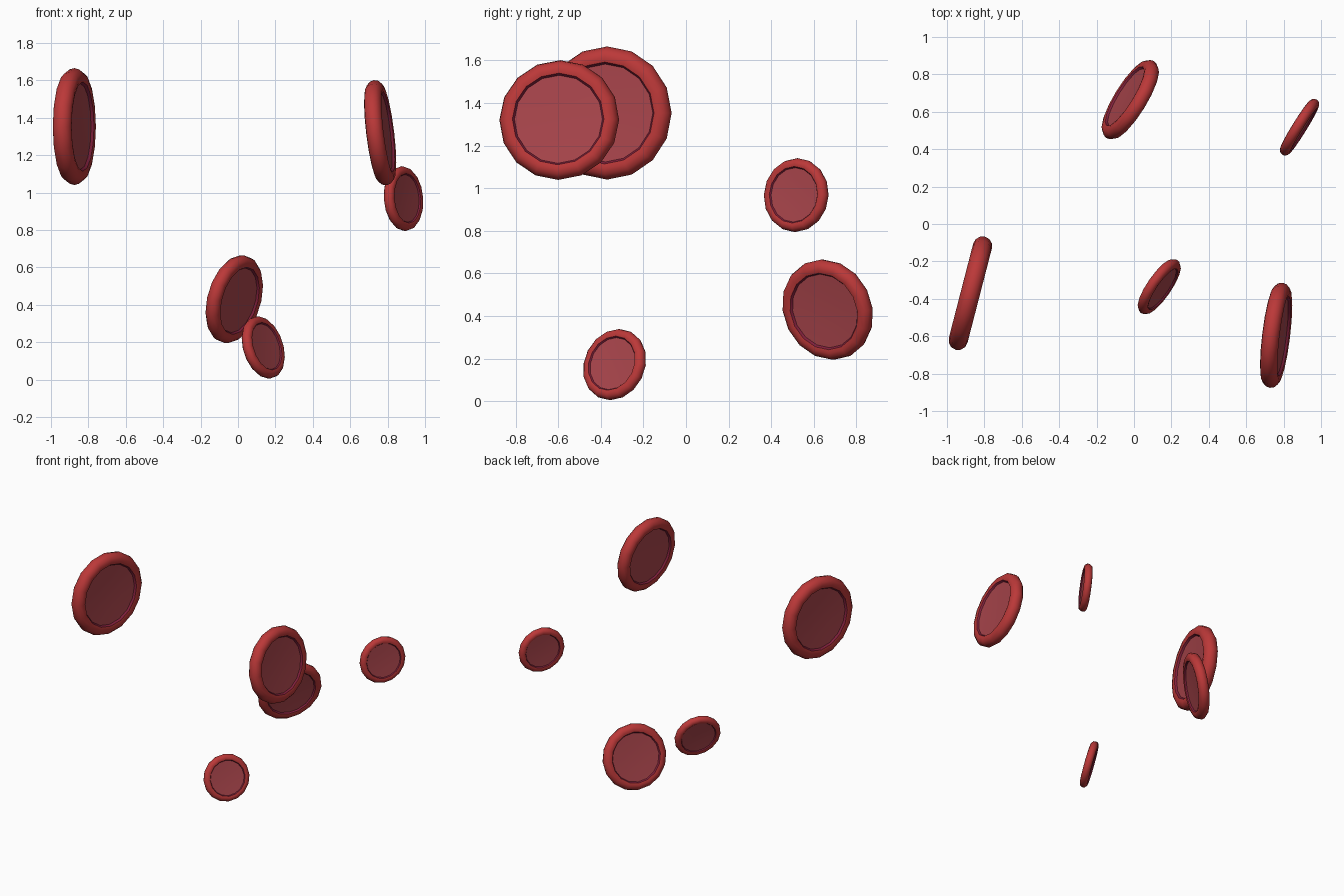
import bpy, bmesh, math
from mathutils import Vector

if "Cube" in bpy.data.objects:
    bpy.data.objects.remove(bpy.data.objects["Cube"])

SIDES = 16


def material(name, rgb):
    m = bpy.data.materials.new(name)
    m.diffuse_color = (*rgb, 1)
    m.use_nodes = True
    m.node_tree.nodes["Principled BSDF"].inputs["Base Color"].default_value = m.diffuse_color
    return m


MATS = [material("rim_red", (0.50, 0.040, 0.040)),
        material("wall_purple", (0.22, 0.014, 0.045)),
        material("dimple_pink", (0.40, 0.060, 0.072))]

# Half cross-section of a unit disc: rounded rim, steep inner wall, shallow dimple
R, T = 0.835, 0.165
half = [(R + T * math.cos(math.radians(a)), T * math.sin(math.radians(a)))
        for a in (0, 30, 60, 90, 115)]
half += [(0.735, 0.105), (0.4, 0.09)]
CENTRE_H = 0.085


def disc(name, centre, normal, size):
    """Lathe the mirrored cross-section and turn its axis to the normal."""
    bm = bmesh.new()
    profile = [(r, -h) for r, h in half[:0:-1]] + half
    rings = []
    for r, h in profile:
        rings.append([bm.verts.new((r * math.cos(2 * math.pi * i / SIDES),
                                    r * math.sin(2 * math.pi * i / SIDES), h))
                      for i in range(SIDES)])

    def paint(face, k):
        # k counts profile steps outward from the dimple
        face.material_index = 2 if k == 0 else 1 if k == 1 else 0

    last = len(rings) - 2
    for k in range(last + 1):
        for i in range(SIDES):
            j = (i + 1) % SIDES
            paint(bm.faces.new((rings[k][i], rings[k][j],
                                rings[k + 1][j], rings[k + 1][i])), min(k, last - k))
    # Dimple centres on both sides
    for ring, h in ((rings[0], -CENTRE_H), (rings[-1], CENTRE_H)):
        tip = bm.verts.new((0, 0, h))
        for i in range(SIDES):
            paint(bm.faces.new((ring[i], ring[(i + 1) % SIDES], tip)), 0)
    bmesh.ops.recalc_face_normals(bm, faces=bm.faces)

    mesh = bpy.data.meshes.new(name)
    bm.to_mesh(mesh)
    bm.free()
    for m in MATS:
        mesh.materials.append(m)
    ob = bpy.data.objects.new(name, mesh)
    bpy.context.collection.objects.link(ob)
    ob.location = centre
    ob.scale = (size,) * 3
    ob.rotation_euler = Vector(normal).to_track_quat('Z', 'Y').to_euler()
    bpy.ops.object.select_all(action='DESELECT')
    ob.select_set(True)
    bpy.context.view_layer.objects.active = ob
    bpy.ops.object.shade_smooth_by_angle(angle=math.radians(40))


# Five floating dimpled discs: centre, axis, outer radius
disc("large_left_disc", (-0.875, -0.37, 1.353), (0.967, -0.25, 0), 0.3125)
disc("large_right_disc", (0.76, -0.595, 1.32), (0.985, -0.12, 0.12), 0.283)
disc("middle_back_disc", (-0.02, 0.665, 0.43), (0.825, -0.51, -0.24), 0.242)
disc("small_low_disc", (0.135, -0.335, 0.172), (0.795, -0.55, 0.26), 0.172)
disc("small_back_disc", (0.885, 0.5175, 0.9675), (0.845, -0.525, 0.07), 0.174)
